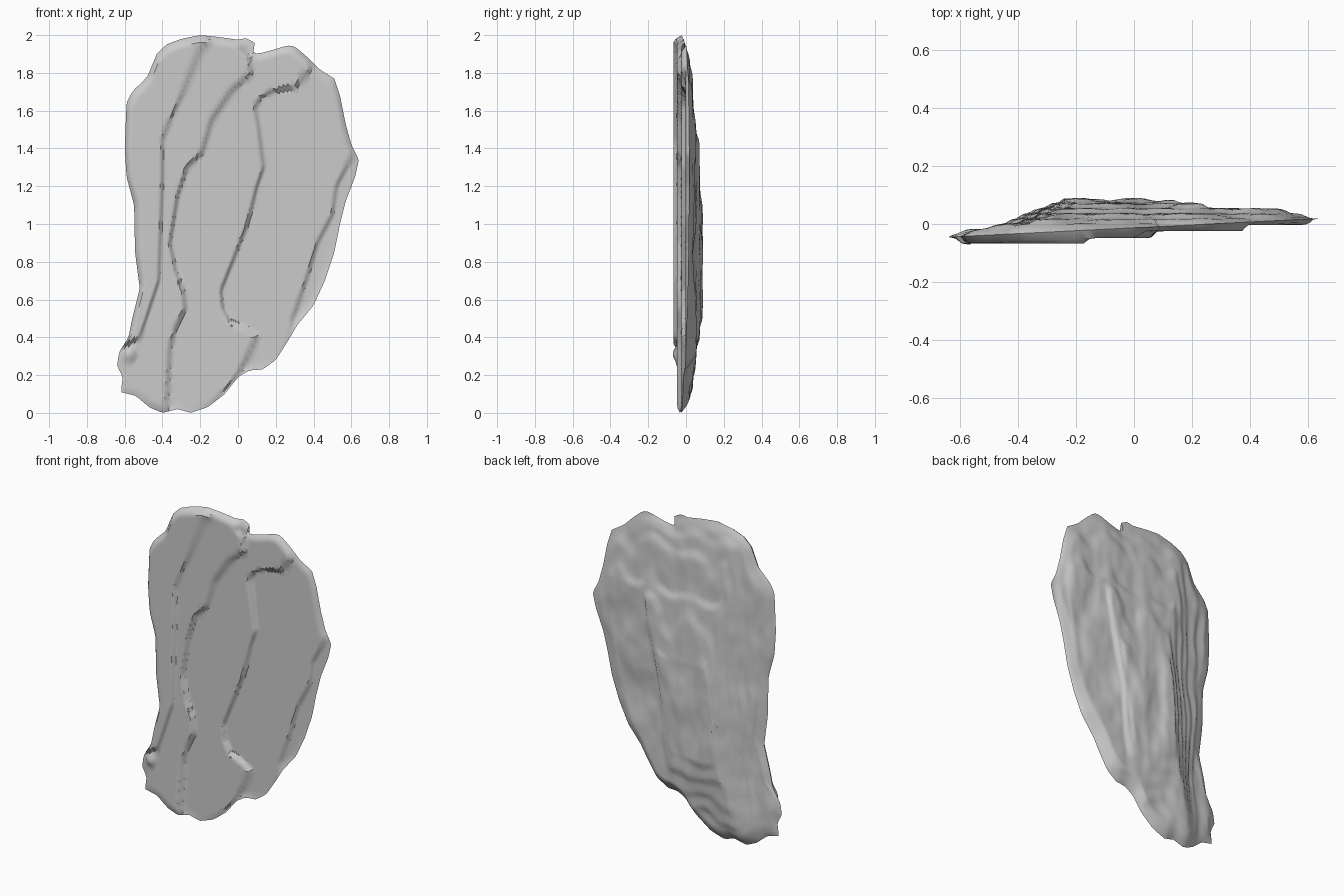
import bpy, bmesh
from mathutils import Vector, noise

if "Cube" in bpy.data.objects:
    bpy.data.objects.remove(bpy.data.objects["Cube"])

OUTLINE = [(-.43, 1.9), (-.38, 1.95), (-.3, 1.98), (-.2, 2), (-.1, 1.99), (0, 1.975), (.04, 1.985),
           (.09, 1.96), (.05, 1.935), (.1, 1.9), (.18, 1.92), (.26, 1.945), (.3, 1.94), (.36, 1.89),
           (.43, 1.82), (.51, 1.77), (.54, 1.68), (.57, 1.53), (.6, 1.42), (.64, 1.34), (.62, 1.25),
           (.57, 1.12), (.54, 1), (.51, .85), (.46, .7), (.4, .57), (.31, .46), (.27, .39), (.2, .28),
           (.13, .23), (.06, .225), (0, .19), (-.07, .1), (-.16, .03), (-.25, 0), (-.32, .02), (-.4, 0),
           (-.47, .03), (-.54, .09), (-.62, .11), (-.61, .19), (-.64, .25), (-.63, .32), (-.58, .4),
           (-.56, .5), (-.52, .66), (-.545, .85), (-.55, 1.1), (-.59, 1.25), (-.6, 1.4), (-.59, 1.64),
           (-.56, 1.7), (-.48, 1.78)]

# Ledge lines on the front, as (z, x), each with the step in depth across it
LEDGES = [
    (.019, [(.3, -.7), (.4, -.52), (.55, -.47), (.7, -.42), (1.25, -.4), (1.45, -.4), (1.55, -.36),
            (1.7, -.29), (1.8, -.25), (1.92, -.2), (2, -.12)]),
    (.023, [(0, -.38), (.35, -.36), (.45, -.33), (.55, -.28), (.65, -.29), (.75, -.33), (.9, -.36),
            (1.15, -.32), (1.3, -.27), (1.38, -.19), (1.55, -.14), (1.7, -.04), (1.8, .07), (1.88, .06),
            (1.92, .02), (2, .02)]),
    (.022, [(0, -.2), (.05, -.13), (.2, 0), (.4, .1), (.44, .05), (.48, -.04), (.55, -.08), (.65, -.09),
            (.8, -.03), (1, .05), (1.2, .1), (1.3, .135), (1.5, .11), (1.62, .09), (1.68, .13),
            (1.71, .2), (1.72, .3), (1.82, .38), (1.9, .5)]),
    (.018, [(.5, .29), (.7, .36), (.9, .42), (1.05, .5), (1.2, .52), (1.35, .6), (1.45, .72)]),
]
BACK_ACROSS = [(-.66, -.03), (-.5, -.015), (-.4, .01), (-.3, .045), (-.17, .088), (.15, .088),
               (.22, .057), (.5, .045), (.64, .02)]
BACK_UP = [(0, .005), (.2, .04), (.5, .083), (1.1, .083), (1.2, .075), (1.45, .06), (1.52, .045),
           (1.75, .033), (1.9, .012), (2, -.01)]
CENTRE = Vector((-.05, 1.0))
SEGMENTS, RINGS = 220, 54


def lerp_table(table, t):
    if t <= table[0][0]:
        return table[0][1]
    for (a, va), (b, vb) in zip(table, table[1:]):
        if t <= b:
            return va + (vb - va) * (t - a) / (b - a)
    return table[-1][1]


def smooth(a, b, t):
    t = max(0, min(1, (t - a) / (b - a)))
    return t * t * (3 - 2 * t)


def rim_depth(x):
    return -.045 + (x + .64) * .05


def front_depth(x, z):
    y = -.067
    for step, line in LEDGES:
        edge = lerp_table(line, z)
        y += step * smooth(edge - .012, edge + .012, x)
    knob = ((x + .575) ** 2 + (z - .31) ** 2) ** .5
    return y - .022 * (1 - smooth(.01, .05, knob))


def back_depth(x, z):
    shift = (z - 1.2) * .15 * smooth(-.5, -.1, x)
    wobble = noise.noise(Vector((x * 7, z * 3, 1))) * .012
    y = min(lerp_table(BACK_ACROSS, x - shift), lerp_table(BACK_UP, z)) + wobble - .003
    # layered rock: soften the depth into terraces
    layer = .018
    n = y // layer
    y = .35 * y + .65 * layer * (n + smooth(.25, .75, y / layer - n))
    return y + noise.noise(Vector((x * 16, z * 9, 5))) * .004


def resample(points, count):
    pts = [Vector(p) for p in points]
    lengths = [(pts[(i + 1) % len(pts)] - p).length for i, p in enumerate(pts)]
    spacing, result, i, start = sum(lengths) / count, [], 0, 0
    for k in range(count):
        d = k * spacing
        while d > start + lengths[i]:
            start += lengths[i]
            i += 1
        result.append(pts[i].lerp(pts[(i + 1) % len(pts)], (d - start) / lengths[i]))
    return result


bm = bmesh.new()
border = resample(OUTLINE, SEGMENTS)
rim = [bm.verts.new((p.x, rim_depth(p.x), p.y)) for p in border]


def build_side(depth, bevel):
    """Rings of vertices shrinking from the shared rim to one centre point."""
    outer = rim
    for ring in range(1, RINGS):
        r = 1 - ring / RINGS
        inner = []
        for p in border:
            q = CENTRE.lerp(p, r)
            mid = rim_depth(q.x)
            fade = min(1, (1 - r) * (p - CENTRE).length / bevel) ** .6
            inner.append(bm.verts.new((q.x, mid + (depth(q.x, q.y) - mid) * fade, q.y)))
        for i in range(SEGMENTS):
            j = (i + 1) % SEGMENTS
            bm.faces.new((outer[i], outer[j], inner[j], inner[i]))
        outer = inner
    tip = bm.verts.new((CENTRE.x, depth(*CENTRE), CENTRE.y))
    for i in range(SEGMENTS):
        bm.faces.new((outer[i], outer[(i + 1) % SEGMENTS], tip))


# Stepped front face and layered, swollen back face
build_side(front_depth, .035)
build_side(back_depth, .07)
bmesh.ops.recalc_face_normals(bm, faces=bm.faces)

mesh = bpy.data.meshes.new("rock_slab")
bm.to_mesh(mesh)
bm.free()
slab = bpy.data.objects.new("rock_slab", mesh)
bpy.context.collection.objects.link(slab)
bpy.context.view_layer.objects.active = slab
slab.select_set(True)
bpy.ops.object.shade_smooth_by_angle(angle=.6)
